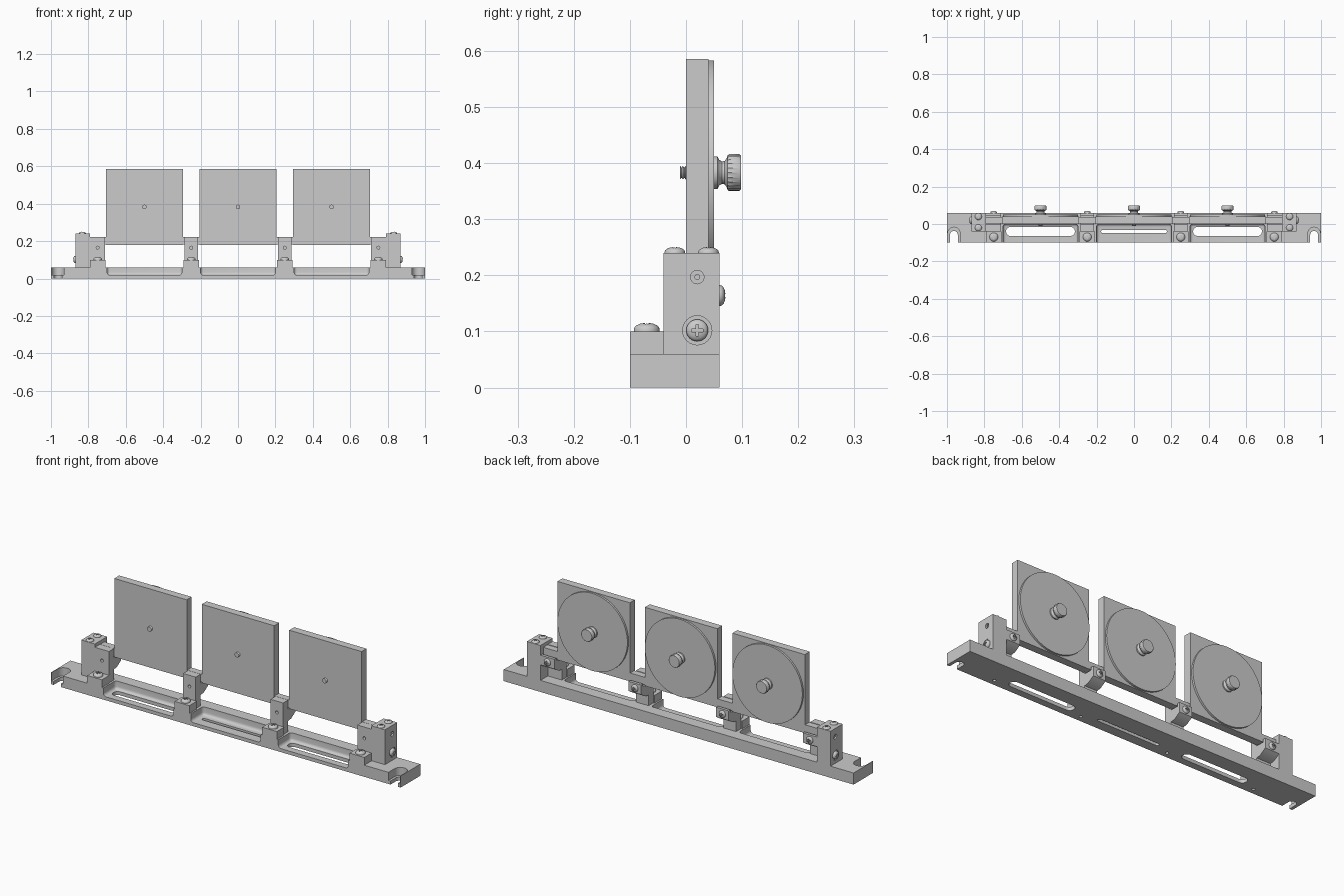
import bpy, bmesh, math
from mathutils import Vector, Matrix

if "Cube" in bpy.data.objects:
    bpy.data.objects.remove(bpy.data.objects["Cube"])


def new_obj(name, bm, smooth=False):
    bmesh.ops.recalc_face_normals(bm, faces=bm.faces)
    me = bpy.data.meshes.new(name)
    bm.to_mesh(me)
    bm.free()
    ob = bpy.data.objects.new(name, me)
    bpy.context.collection.objects.link(ob)
    if smooth:
        smooth_obj(ob)
    return ob


def activate(ob):
    bpy.ops.object.select_all(action='DESELECT')
    ob.select_set(True)
    bpy.context.view_layer.objects.active = ob


def smooth_obj(ob):
    activate(ob)
    bpy.ops.object.shade_smooth_by_angle(angle=math.radians(35))


def box(name, x0, x1, y0, y1, z0, z1, bevel=0):
    bm = bmesh.new()
    bmesh.ops.create_cube(bm, size=1)
    for v in bm.verts:
        v.co = Vector(((x0 + x1) / 2 + v.co.x * (x1 - x0),
                       (y0 + y1) / 2 + v.co.y * (y1 - y0),
                       (z0 + z1) / 2 + v.co.z * (z1 - z0)))
    if bevel:
        bmesh.ops.bevel(bm, geom=bm.edges[:], offset=bevel, segments=4,
                        profile=0.5, affect='EDGES')
    return new_obj(name, bm)


def extrude(name, pts, vec, smooth=False):
    """Extrude a closed planar outline along vec."""
    bm = bmesh.new()
    f = bm.faces.new([bm.verts.new(p) for p in pts])
    r = bmesh.ops.extrude_face_region(bm, geom=[f])
    bmesh.ops.translate(bm, vec=vec,
                        verts=[g for g in r['geom'] if isinstance(g, bmesh.types.BMVert)])
    return new_obj(name, bm, smooth)


def slot(name, ax, ay, bx, by, r, z0, z1):
    """Stadium-shaped prism between two points."""
    a = math.atan2(by - ay, bx - ax)
    pts = []
    for cx, cy, s in ((bx, by, a - math.pi / 2), (ax, ay, a + math.pi / 2)):
        pts += [(cx + r * math.cos(s + math.pi * i / 12),
                 cy + r * math.sin(s + math.pi * i / 12), z0) for i in range(13)]
    return extrude(name, pts, (0, 0, z1 - z0))


def lathe(name, prof, loc=(0, 0, 0), direction=(0, 0, 1), n=32, knurl=None):
    """Turned part: prof is (radius, height); knurl = radii indices to notch."""
    bm = bmesh.new()
    rings = []
    for j, (r, h) in enumerate(prof):
        ring = []
        for i in range(n):
            k = r * (0.93 if knurl and j in knurl and i % 2 else 1)
            t = 2 * math.pi * i / n
            ring.append(bm.verts.new((k * math.cos(t), k * math.sin(t), h)))
        rings.append(ring)
    for p, q in zip(rings, rings[1:]):
        for i in range(n):
            bm.faces.new((p[i], p[(i + 1) % n], q[(i + 1) % n], q[i]))
    bm.faces.new(rings[0][::-1])
    bm.faces.new(rings[-1])
    m = Matrix.Translation(loc) @ Vector(direction).to_track_quat('Z', 'Y').to_matrix().to_4x4()
    bm.transform(m)
    return new_obj(name, bm, True)


def hole(loc, direction, r, depth):
    return lathe("cutter", [(r, -depth), (r, 0.01)], loc, direction, 24)


def cut(ob, cutters):
    for c in cutters:
        c.hide_render = True
        activate(ob)
        m = ob.modifiers.new("cut", 'BOOLEAN')
        m.operation, m.solver, m.object = 'DIFFERENCE', 'EXACT', c
        bpy.ops.object.modifier_apply(modifier=m.name)
        bpy.data.objects.remove(c, do_unlink=True)
    smooth_obj(ob)


# Base rail with open front bays, slots and end mounting notches
base = box("base_rail", -1, 1, -0.10, 0.06, 0, 0.06)
cutters = []
for x, hl, r in ((-0.5, 0.16, 0.024), (0, 0.167, 0.009), (0.5, 0.16, 0.024)):
    cutters.append(box("cutter", x - 0.2, x + 0.2, -0.16, 0.0, 0.018, 0.12, 0.015))
    cutters.append(slot("cutter", x - hl, -0.04, x + hl, -0.04, r, -0.01, 0.05))
for s in (-1, 1):
    cutters.append(slot("cutter", s * 0.963, -0.2, s * 0.963, -0.05, 0.033, 0.018, 0.1))
    cutters.append(slot("cutter", s * 0.963, -0.2, s * 0.963, -0.058, 0.021, -0.01, 0.05))
for x in (-0.75, -0.25, 0.25, 0.75):
    cutters.append(hole((x, -0.07, 0), (0, 0, -1), 0.008, 0.012))
cut(base, cutters)

# Cross-head screw, modelled once and then shared
master = lathe("screw", [(0.023, -0.004), (0.023, 0.003), (0.0215, 0.007), (0.018, 0.010),
                         (0.012, 0.0128), (0.005, 0.014)])
cut(master, [box("cutter", -0.012, 0.012, -0.003, 0.003, 0.006, 0.03),
             box("cutter", -0.003, 0.003, -0.012, 0.012, 0.006, 0.03)])


def screw(name, loc, direction, scale=1):
    ob = bpy.data.objects.new(name, master.data)
    bpy.context.collection.objects.link(ob)
    ob.location = loc
    ob.rotation_euler = Vector(direction).to_track_quat('Z', 'Y').to_euler()
    ob.scale = (scale,) * 3


# Four bearing posts, each with a front foot and a rear clamp ledge
POST = [(-0.04, 0.06), (0, 0.06), (0, 0.115), (0.025, 0.118), (0.06, 0.14), (0.06, 0.19),
        (0.045, 0.19), (0.045, 0.176), (0, 0.176), (0, 0.223), (-0.04, 0.223)]
for x in (-0.75, -0.25, 0.25, 0.75):
    w = 0.04 if abs(x) > 0.5 else 0.036
    post = extrude("bearing_post", [(x - w, y, z) for y, z in POST], (2 * w, 0, 0))
    cut(post, [hole((x, -0.04, 0.165), (0, -1, 0), 0.008, 0.02)])
    box("post_foot", x - 0.042, x + 0.042, -0.10, -0.04, 0.06, 0.10)
    screw("foot_screw", (x, -0.07, 0.101), (0, 0, 1))
    screw("clamp_screw", (x, 0.059, 0.164), (0, 1, 0), 0.8)

# End blocks with top screws, side screw and pivot hole
for s in (-1, 1):
    xa, xb = sorted((s * 0.79, s * 0.868))
    block = box("end_block", xa, xb, -0.04, 0.06, 0.06, 0.24)
    cut(block, [hole((s * 0.868, 0.02, 0.197), (s, 0, 0), 0.012, 0.012),
                hole((s * 0.868, 0.02, 0.102), (s, 0, 0), 0.026, 0.003)])
    lathe("pivot_pin", [(0.005, 0), (0.005, 0.07)], (s * 0.795, 0.02, 0.197), (s, 0, 0), 16)
    screw("side_screw", (s * 0.869, 0.02, 0.102), (s, 0, 0), 0.85)
    for y in (-0.02, 0.04):
        screw("top_screw", (s * 0.832, y, 0.239), (0, 0, 1), 0.8)

# Pivot bar that carries the plates
box("pivot_bar", -0.79, 0.79, 0.003, 0.037, 0.183, 0.222)

# Three square plates with a backing disc, thumb knob and threaded tip
KNOB = [(0.029, 0), (0.029, 0.006), (0.023, 0.009), (0.020, 0.014), (0.021, 0.019),
        (0.027, 0.023), (0.031, 0.024), (0.033, 0.027), (0.033, 0.045), (0.030, 0.048)]
THREAD = [(0.012 if i % 2 else 0.009, 0.0025 * i) for i in range(6)]
for x in (-0.5, 0, 0.5):
    box("plate", x - 0.207, x + 0.207, 0, 0.04, 0.18, 0.586)
    lathe("backing_disc", [(0.2, 0), (0.2, 0.0105)], (x, 0.0395, 0.383), (0, 1, 0), 96)
    lathe("thumb_knob", KNOB, (x, 0.05, 0.383), (0, 1, 0), 48, (7, 8))
    lathe("threaded_tip", THREAD, (x, 0.002, 0.383), (0, -1, 0), 24)

bpy.data.objects.remove(master, do_unlink=True)
